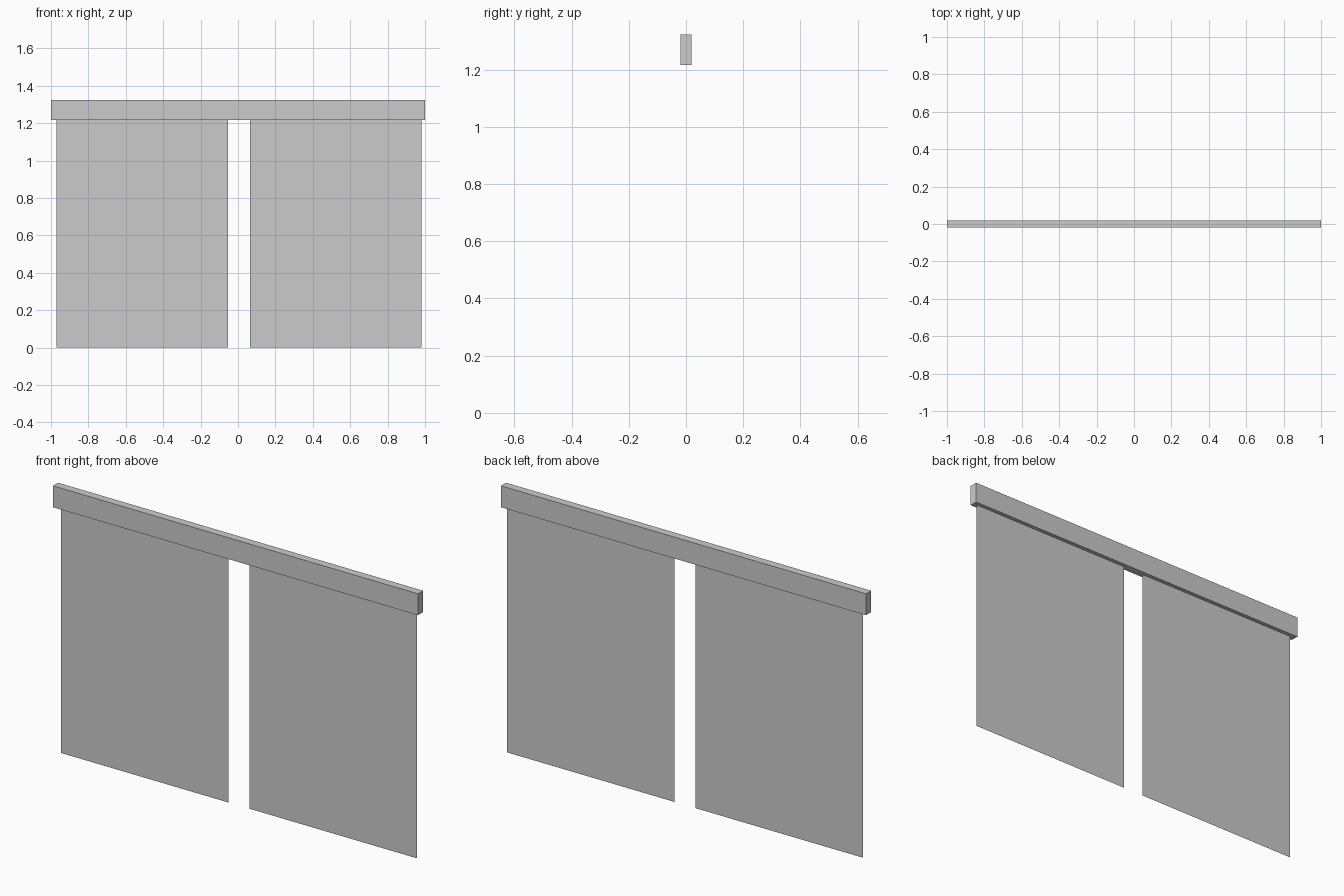
import bpy, bmesh

if "Cube" in bpy.data.objects:
    bpy.data.objects.remove(bpy.data.objects["Cube"])

BEAM_BOTTOM, BEAM_TOP = 1.217, 1.323


def make_object(name, bm):
    mesh = bpy.data.meshes.new(name)
    bm.to_mesh(mesh)
    bm.free()
    obj = bpy.data.objects.new(name, mesh)
    bpy.context.collection.objects.link(obj)
    return obj


def box(name, size, center):
    bm = bmesh.new()
    bmesh.ops.create_cube(bm, size=1)
    bmesh.ops.scale(bm, vec=size, verts=bm.verts)
    bmesh.ops.translate(bm, vec=center, verts=bm.verts)
    return make_object(name, bm)


def sheet(name, x0, x1, z0, z1, y=0.0):
    bm = bmesh.new()
    corners = [(x0, y, z0), (x1, y, z0), (x1, y, z1), (x0, y, z1)]
    bm.faces.new([bm.verts.new(c) for c in corners])
    return make_object(name, bm)


# Top rail
box("top_rail", (2.0, 0.04, BEAM_TOP - BEAM_BOTTOM),
    (0, 0, (BEAM_TOP + BEAM_BOTTOM) / 2))

# Two hanging panels, paper-thin single sheets
for side, x0, x1 in (("left", -0.97, -0.053), ("right", 0.063, 0.98)):
    sheet(f"{side}_panel", x0, x1, 0.0, BEAM_BOTTOM)
